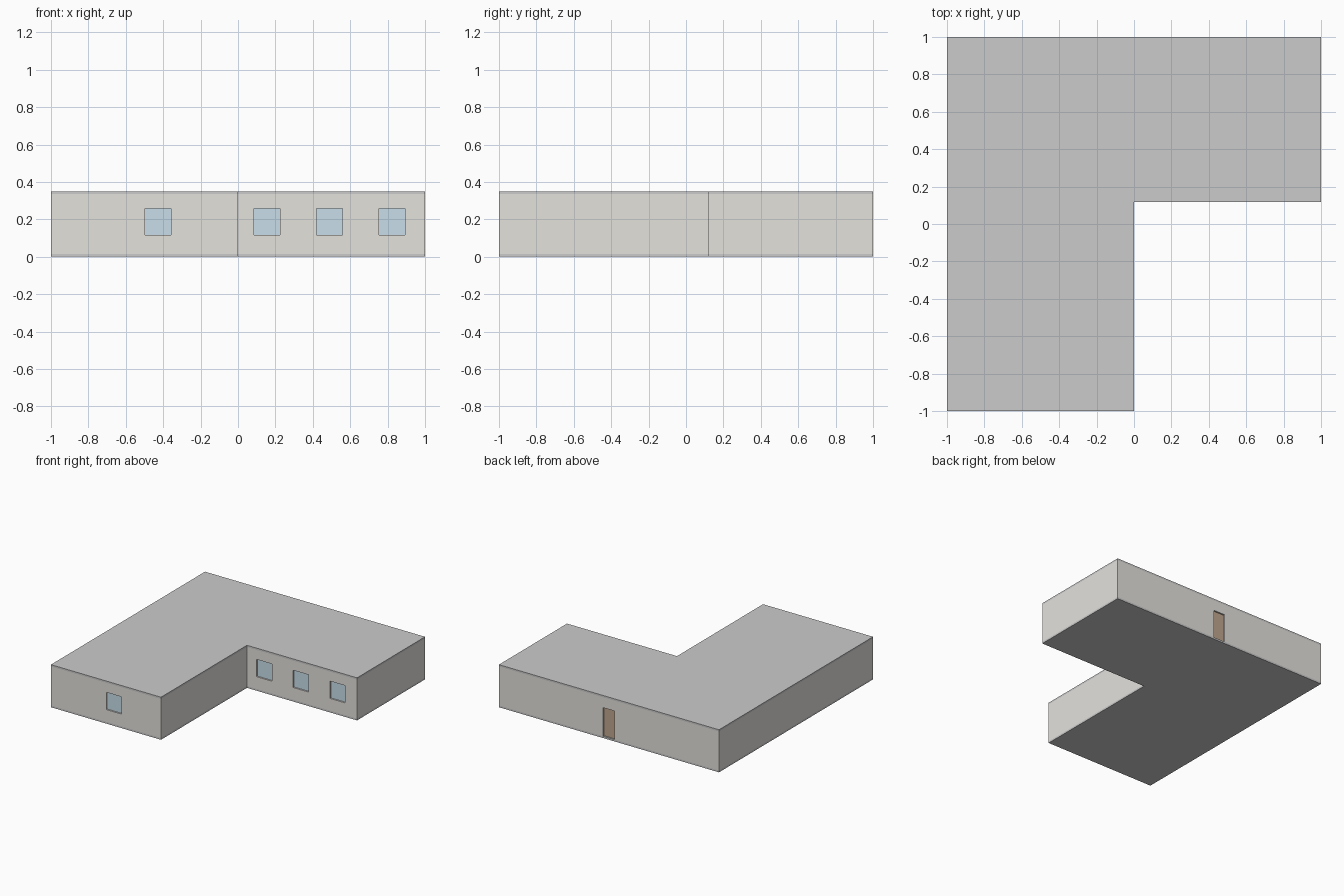
import bpy
import bmesh

if "Cube" in bpy.data.objects:
    bpy.data.objects.remove(bpy.data.objects["Cube"])

HEIGHT = 0.35      # total height
SLAB = 0.015       # floor and roof thickness
WALL = 0.03        # wall thickness
INNER_Y = 0.117    # front face of the right wing
RECESS = 0.012     # depth of panes and door behind the wall face


def material(name, rgb):
    mat = bpy.data.materials.new(name)
    mat.diffuse_color = (*rgb, 1.0)
    mat.use_nodes = True
    mat.node_tree.nodes["Principled BSDF"].inputs["Base Color"].default_value = mat.diffuse_color
    return mat


def from_bmesh(name, bm, mat=None):
    bmesh.ops.recalc_face_normals(bm, faces=bm.faces)
    mesh = bpy.data.meshes.new(name)
    bm.to_mesh(mesh)
    bm.free()
    obj = bpy.data.objects.new(name, mesh)
    bpy.context.collection.objects.link(obj)
    if mat:
        mesh.materials.append(mat)
    return obj


def l_prism(name, inset, z0, z1, mat=None):
    """L-shaped block, its outline moved inward by inset."""
    i = inset
    outline = [(-1 + i, -1 + i), (-i, -1 + i), (-i, INNER_Y + i),
               (1 - i, INNER_Y + i), (1 - i, 1 - i), (-1 + i, 1 - i)]
    bm = bmesh.new()
    base = bm.faces.new([bm.verts.new((x, y, z0)) for x, y in outline])
    top = bmesh.ops.extrude_face_region(bm, geom=[base])["geom"]
    bmesh.ops.translate(bm, vec=(0, 0, z1 - z0),
                        verts=[v for v in top if isinstance(v, bmesh.types.BMVert)])
    return from_bmesh(name, bm, mat)


def box(name, center, size, mat=None):
    bm = bmesh.new()
    bmesh.ops.create_cube(bm, size=1)
    bmesh.ops.scale(bm, vec=size, verts=bm.verts)
    bmesh.ops.translate(bm, vec=center, verts=bm.verts)
    return from_bmesh(name, bm, mat)


def cut(target, cutter):
    cutter.hide_render = True
    cutter.hide_set(True)
    mod = target.modifiers.new("cut", "BOOLEAN")
    mod.operation = "DIFFERENCE"
    mod.solver = "EXACT"
    mod.object = cutter


plaster = material("plaster", (0.78, 0.76, 0.72))
concrete = material("roof_grey", (0.55, 0.56, 0.57))
glass = material("glass", (0.58, 0.73, 0.82))
wood = material("wood", (0.52, 0.38, 0.27))

# Floor, walls and flat roof
l_prism("floor_slab", 0, 0, SLAB, concrete)
walls = l_prism("walls", 0, SLAB, HEIGHT - SLAB, plaster)
l_prism("roof_slab", 0, HEIGHT - SLAB, HEIGHT, concrete)
cut(walls, l_prism("room_cutter", WALL, -0.1, HEIGHT + 0.1))


def opening(name, x, z0, z1, width, wall_y, inward, mat):
    """Opening through a wall, filled by a recessed panel."""
    h, z = z1 - z0, (z0 + z1) / 2
    y = wall_y + inward * WALL / 2
    low = 0.02 if z0 <= SLAB else 0
    cut(walls, box(name + "_cutter", (x, y, z - low / 2), (width, WALL * 1.6, h + low)))
    depth = 0.01
    box(name, (x, wall_y + inward * (RECESS + depth / 2), z), (width, depth, h), mat)


# Windows: one on the front wing, three on the right wing
for n, (x, y) in enumerate([(-0.427, -1), (0.155, INNER_Y),
                            (0.489, INNER_Y), (0.823, INNER_Y)], 1):
    opening(f"window_{n}", x, 0.115, 0.257, 0.14, y, 1, glass)

# Back door
opening("door", 0, SLAB, 0.25, 0.105, 1, -1, wood)
